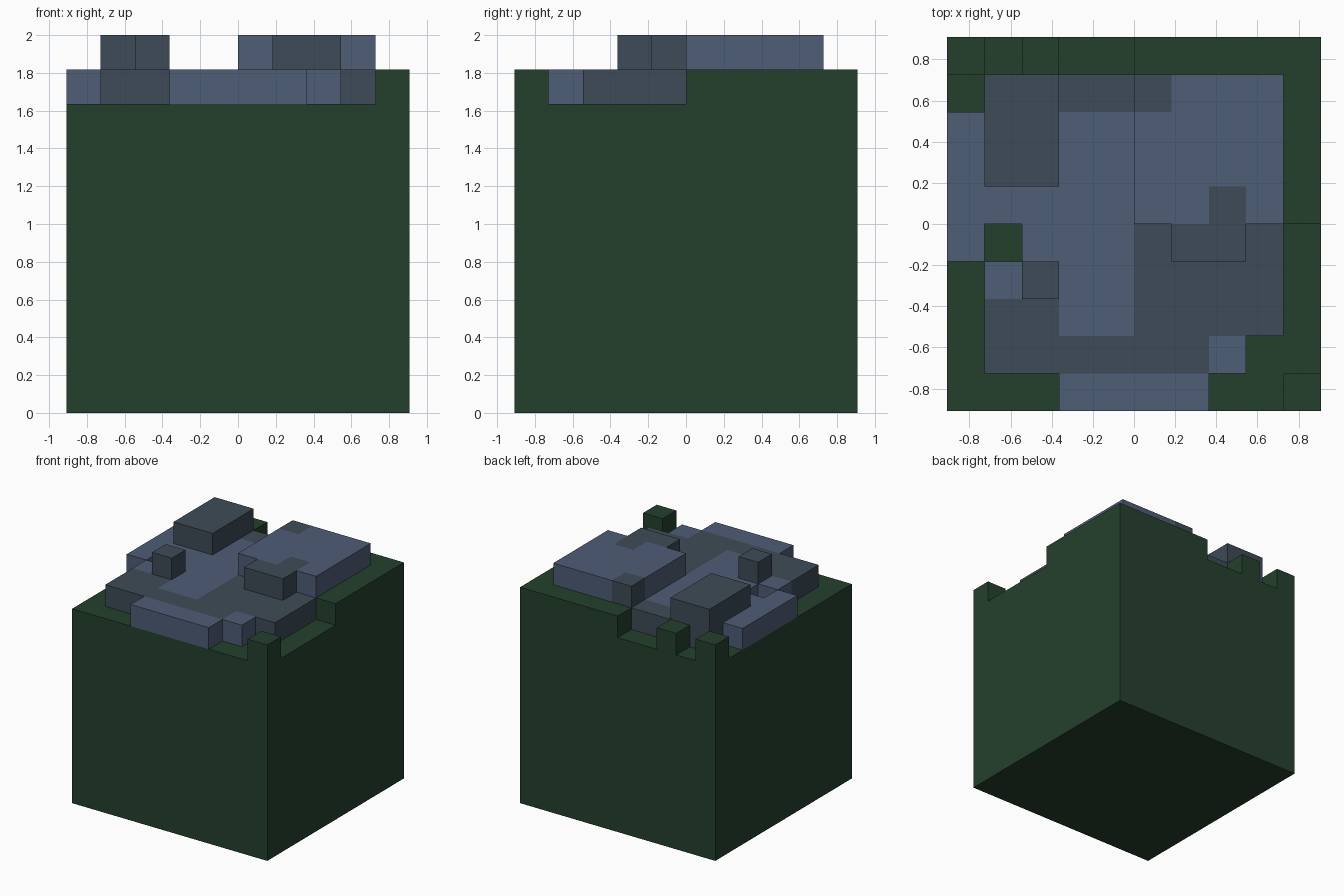
import bpy, bmesh, math
from mathutils import Vector

if "Cube" in bpy.data.objects:
    bpy.data.objects.remove(bpy.data.objects["Cube"])

CELL = 2 / 11          # block size: 10 x 10 footprint, 11 high
N = 10

# Surface colour of each column (first row = back, y+): g green, b blue, s slate
COLOURS = """
gggggggggg
gsssssbbbg
bssbbbbbbg
bssbbbbbbg
bbbbbbbsbg
bgbbbssssg
gbsbbssssg
gssbbssssg
gssssssbgg
gggbbbbggg
""".split()
# Layers above the plain green cube (9 layers)
EXTRA = """
1010011111
0221122221
1221122221
1221122221
1111122221
1011112210
0121111110
0111111110
0111111100
0001111001
""".split()


def material(name, srgb):
    m = bpy.data.materials.new(name)
    lin = [((c / 255 + 0.055) / 1.055) ** 2.4 for c in srgb]
    m.diffuse_color = (*lin, 1)
    m.use_nodes = True
    m.node_tree.nodes["Principled BSDF"].inputs["Base Color"].default_value = m.diffuse_color
    return m


MATS = {
    "g": ("green_cube", material("dark green", (36, 64, 45))),
    "b": ("blue_stones", material("dusty blue", (79, 93, 118))),
    "s": ("slate_stones", material("slate grey", (61, 75, 87))),
}


def block(i, j, k):
    """Colour key of a block, or None when empty (j counts from the front)."""
    if not (0 <= i < N and 0 <= j < N and k >= 0):
        return None
    row = N - 1 - j
    if k >= 9 + int(EXTRA[row][i]):
        return None
    return COLOURS[row][i] if k >= 9 else "g"


DIRS = [Vector(d) for d in ((1, 0, 0), (-1, 0, 0), (0, 1, 0),
                            (0, -1, 0), (0, 0, 1), (0, 0, -1))]


def build(key):
    """Make the exposed skin of all blocks of one colour."""
    name, mat = MATS[key]
    bm = bmesh.new()
    for i in range(N):
        for j in range(N):
            for k in range(11):
                if block(i, j, k) != key:
                    continue
                centre = Vector((i - 4.5, j - 4.5, k + 0.5))
                for d in DIRS:
                    if block(i + int(d.x), j + int(d.y), k + int(d.z)):
                        continue
                    u = Vector((d.y, d.z, d.x))
                    v = d.cross(u)
                    bm.faces.new([bm.verts.new(
                        (centre + (d + a * u + b * v) / 2) * CELL)
                        for a, b in ((-1, -1), (1, -1), (1, 1), (-1, 1))])
    bmesh.ops.remove_doubles(bm, verts=bm.verts, dist=0.001)
    # merge coplanar squares into clean flat faces
    bmesh.ops.dissolve_limit(bm, angle_limit=math.radians(1),
                             verts=bm.verts, edges=bm.edges)
    bmesh.ops.triangulate(bm, faces=bm.faces)
    me = bpy.data.meshes.new(name)
    bm.to_mesh(me)
    bm.free()
    me.materials.append(mat)
    bpy.context.collection.objects.link(bpy.data.objects.new(name, me))


for key in MATS:
    build(key)
